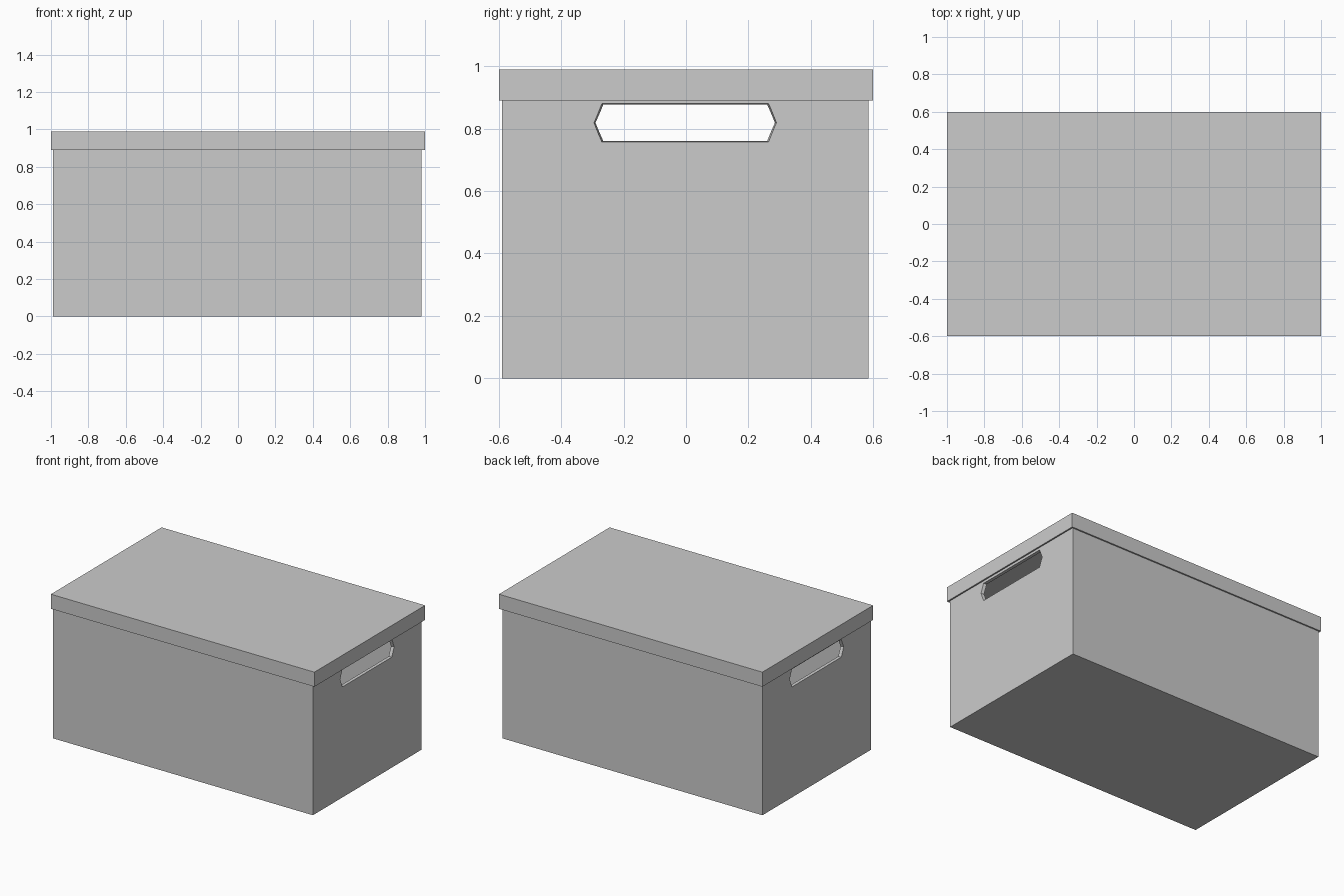
import bpy, bmesh

if "Cube" in bpy.data.objects:
    bpy.data.objects.remove(bpy.data.objects["Cube"])

CX, CY = -0.004, -0.0025          # the carton sits slightly off the lid centre
HX, HY = 0.986, 0.588             # carton half sizes
WALL = 0.02


def make_object(name, bm):
    bmesh.ops.recalc_face_normals(bm, faces=bm.faces)
    mesh = bpy.data.meshes.new(name)
    bm.to_mesh(mesh)
    bm.free()
    obj = bpy.data.objects.new(name, mesh)
    bpy.context.collection.objects.link(obj)
    return obj


def loft(bm, rings):
    loops = [[bm.verts.new(p) for p in ring] for ring in rings]
    n = len(loops[0])
    for a, b in zip(loops, loops[1:]):
        for i in range(n):
            j = (i + 1) % n
            bm.faces.new((a[i], a[j], b[j], b[i]))
    bm.faces.new(loops[0])
    bm.faces.new(loops[-1])


def rect(cx, cy, hx, hy, z):
    return [(cx + sx * hx, cy + sy * hy, z)
            for sx, sy in ((-1, -1), (1, -1), (1, 1), (-1, 1))]


def tray(name, cx, cy, hx, hy, closed_z, open_z, floor_z, wall):
    """Hollow rectangular tray, open on one side."""
    bm = bmesh.new()
    loft(bm, [rect(cx, cy, hx, hy, closed_z),
              rect(cx, cy, hx, hy, open_z),
              rect(cx, cy, hx - wall, hy - wall, open_z),
              rect(cx, cy, hx - wall, hy - wall, floor_z)])
    return make_object(name, bm)


# Carton and lid
carton = tray("carton", CX, CY, HX, HY, 0.0, 0.975, 0.02, WALL)
tray("lid", 0, 0, 1.0, 0.6, 0.99, 0.89, 0.98, 0.01)


# Six-sided handholds, slightly narrowing inward
def handhold_ring(x, t):
    tip, corner, half = 0.2925 - t, 0.2675 - t, 0.061 - t * 0.4
    outline = ((-tip, 0), (-corner, half), (corner, half),
               (tip, 0), (corner, -half), (-corner, -half))
    return [(x, CY + y, 0.819 + z) for y, z in outline]


for side in (-1, 1):
    bm = bmesh.new()
    face_x = HX
    loft(bm, [handhold_ring(CX + side * (face_x + 0.02), -0.005),
              handhold_ring(CX + side * (face_x - 0.04), 0.01)])
    cutter = make_object("handhold_cutter", bm)
    cutter.hide_render = True
    mod = carton.modifiers.new("handhold", 'BOOLEAN')
    mod.operation = 'DIFFERENCE'
    mod.solver = 'EXACT'
    mod.object = cutter
    bpy.context.view_layer.objects.active = carton
    bpy.ops.object.modifier_apply(modifier=mod.name)
    bpy.data.objects.remove(cutter)
